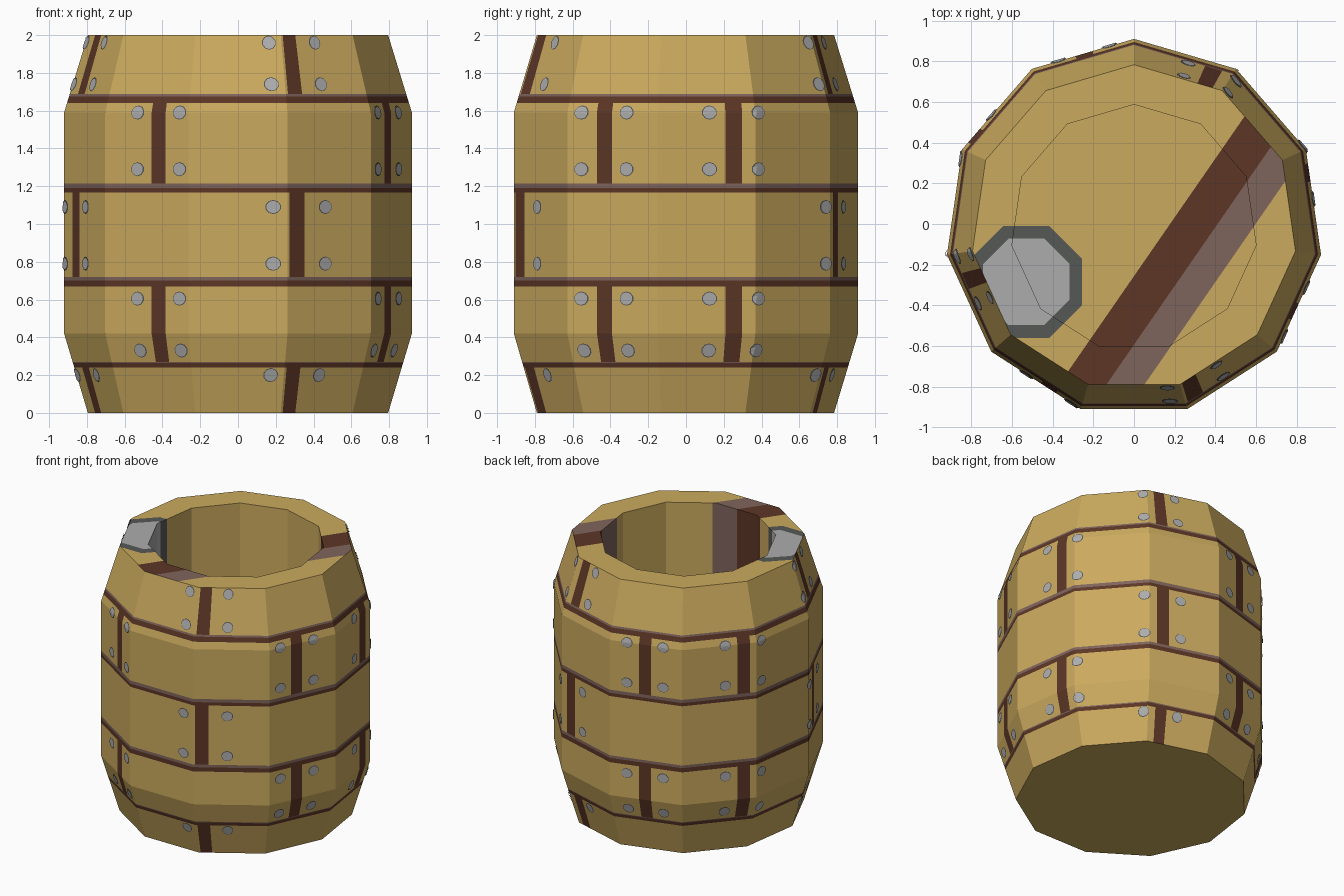
import bpy, bmesh, math
from mathutils import Vector

if "Cube" in bpy.data.objects:
    bpy.data.objects.remove(bpy.data.objects["Cube"])

SIDES, CY = 11, -0.019
SECTOR = 2 * math.pi / SIDES


def srgb(r, g, b):
    f = lambda c: c / 12.92 if c <= 0.04045 else ((c + 0.055) / 1.055) ** 2.4
    return (f(r / 255), f(g / 255), f(b / 255), 1)


def material(name, *rgb):
    m = bpy.data.materials.new(name)
    m.diffuse_color = srgb(*rgb)
    m.use_nodes = True
    m.node_tree.nodes["Principled BSDF"].inputs["Base Color"].default_value = m.diffuse_color
    return m


MATS = [material("wood", 203, 170, 94), material("groove_brown", 92, 54, 38),
        material("groove_edge", 127, 100, 92), material("stud_grey", 172, 172, 172),
        material("dark_grey", 86, 88, 86)]
WOOD, BROWN, EDGE, GREY, DARK = range(5)


def radius(z):
    if z < 0.42:
        return 0.803 + 0.127 * z / 0.42
    if z > 1.59:
        return 0.93 - 0.127 * (z - 1.59) / 0.41
    return 0.93


def point(a, r, z):
    """Point on an 11-sided ring of corner radius r at angle a."""
    rel = (a - math.pi / 2) % SECTOR - SECTOR / 2
    d = r * math.cos(SECTOR / 2) / math.cos(rel)
    return Vector((d * math.cos(a), d * math.sin(a) + CY, z))


def finish(bm, name):
    me = bpy.data.meshes.new(name)
    bm.to_mesh(me)
    bm.free()
    for m in MATS:
        me.materials.append(m)
    ob = bpy.data.objects.new(name, me)
    bpy.context.collection.objects.link(ob)
    return ob


# Plank joints: angles of the upright grooves in odd and even rows
ODD, EVEN = (63.5, 197.5, 290), (17.5, 106, 150, 242, 332.5)
HALF = 2.8
# Level grooves: bottom, brown/edge split, top
LEVELS = [(0.239, 0.263, 0.27), (0.668, 0.70, 0.72),
          (1.167, 1.191, 1.215), (1.64, 1.674, 1.687)]


def wall_colour(deg, z):
    for lo, mid, hi in LEVELS:
        if lo < z < hi:
            return BROWN if z < mid else EDGE
    row = sum(z > l[1] for l in LEVELS)
    joints = ODD if row % 2 == 0 else EVEN
    if any(abs((deg - j + 180) % 360 - 180) < HALF for j in joints):
        return BROWN
    return WOOD


# Barrel body: faceted lathe with cuts at grooves
degs = {round((90 + k * 360 / SIDES) % 360, 4) for k in range(SIDES)}
for j in ODD + EVEN:
    degs |= {j - HALF, j + HALF}
degs = sorted(degs)
zs = sorted({0, 0.42, 1.59, 2.0} | {z for l in LEVELS for z in l})
profile = [(radius(z), z) for z in zs] + [(0.607, 2.0), (0.607, 0.3)]

bm = bmesh.new()
rings = [[bm.verts.new(point(math.radians(d), r, z)) for d in degs] for r, z in profile]
n = len(degs)
for i in range(len(rings) - 1):
    for k in range(n):
        k2 = (k + 1) % n
        f = bm.faces.new((rings[i][k], rings[i][k2], rings[i + 1][k2], rings[i + 1][k]))
        if i < len(zs) - 1:
            d2 = degs[k2] + (360 if k2 == 0 else 0)
            f.material_index = wall_colour((degs[k] + d2) / 2, (zs[i] + zs[i + 1]) / 2)
bm.faces.new(rings[0][::-1])
bm.faces.new(rings[-1])


def inner_faces():
    res = []
    for f in bm.faces:
        c = f.calc_center_median()
        if c.z > 1.999 or (c.z > 0.1 and max((v.co.xy - Vector((0, CY))).length
                                             for v in f.verts) < 0.65):
            res.append(f)
    return res


# Rim, inner wall and floor: slanted stripe and round patch, cut straight down
stripe = Vector((0.822, -0.569, 0))
patch = Vector((-0.53, -0.285, 0))
octagon = [Vector((math.cos(k * math.pi / 4), math.sin(k * math.pi / 4), 0)) for k in range(8)]
cuts = [(stripe * c, stripe) for c in (0.146, 0.338, 0.492)]
cuts += [(patch + o * r, o) for r in (0.213, 0.275) for o in octagon]
for co, no in cuts:
    fs = inner_faces()
    es = {e for f in fs for e in f.edges}
    vs = {v for f in fs for v in f.verts}
    bmesh.ops.bisect_plane(bm, geom=fs + list(es) + list(vs), dist=1e-5,
                           plane_co=co, plane_no=no)
for f in inner_faces():
    c = f.calc_center_median()
    s = c.dot(stripe)
    p = max((c - patch).dot(o) * 1.0 for o in octagon)
    if p < 0.213:
        f.material_index = GREY
    elif p < 0.275:
        f.material_index = DARK
    elif 0.146 < s < 0.338:
        f.material_index = BROWN
    elif 0.338 < s < 0.492:
        f.material_index = EDGE
finish(bm, "barrel_body")


# Studs: thin discs following the wall, grey with a dark rim
bm = bmesh.new()


def disc(deg, z, r, lift, mat):
    a = math.radians(deg)

    def on_wall(t, rr):
        zz = z + rr * 0.92 * math.sin(t)
        return bm.verts.new(point(a + rr * math.cos(t) / 0.9, radius(zz) + lift, zz))
    mid = on_wall(0, 0)
    ts = [(k + 0.5) * math.pi / 5 for k in range(10)]
    inner = [on_wall(t, r * 0.5) for t in ts]
    outer = [on_wall(t, r) for t in ts]
    for k in range(10):
        q = (k + 1) % 10
        for vs in ((mid, inner[k], inner[q]), (inner[k], outer[k], outer[q]),
                   (inner[k], outer[q], inner[q])):
            bm.faces.new(vs).material_index = mat


for joints, heights in ((ODD, (0.2, 0.79, 1.09, 1.74, 1.96)), (EVEN, (0.33, 0.605, 1.29, 1.59))):
    for j in joints:
        for off in (-8.3, 11 if j == 290 else 8.3):
            for z in heights:
                disc(j + off, z, 0.041, 0.004, DARK)
                disc(j + off, z, 0.036, 0.008, GREY)
finish(bm, "studs")
